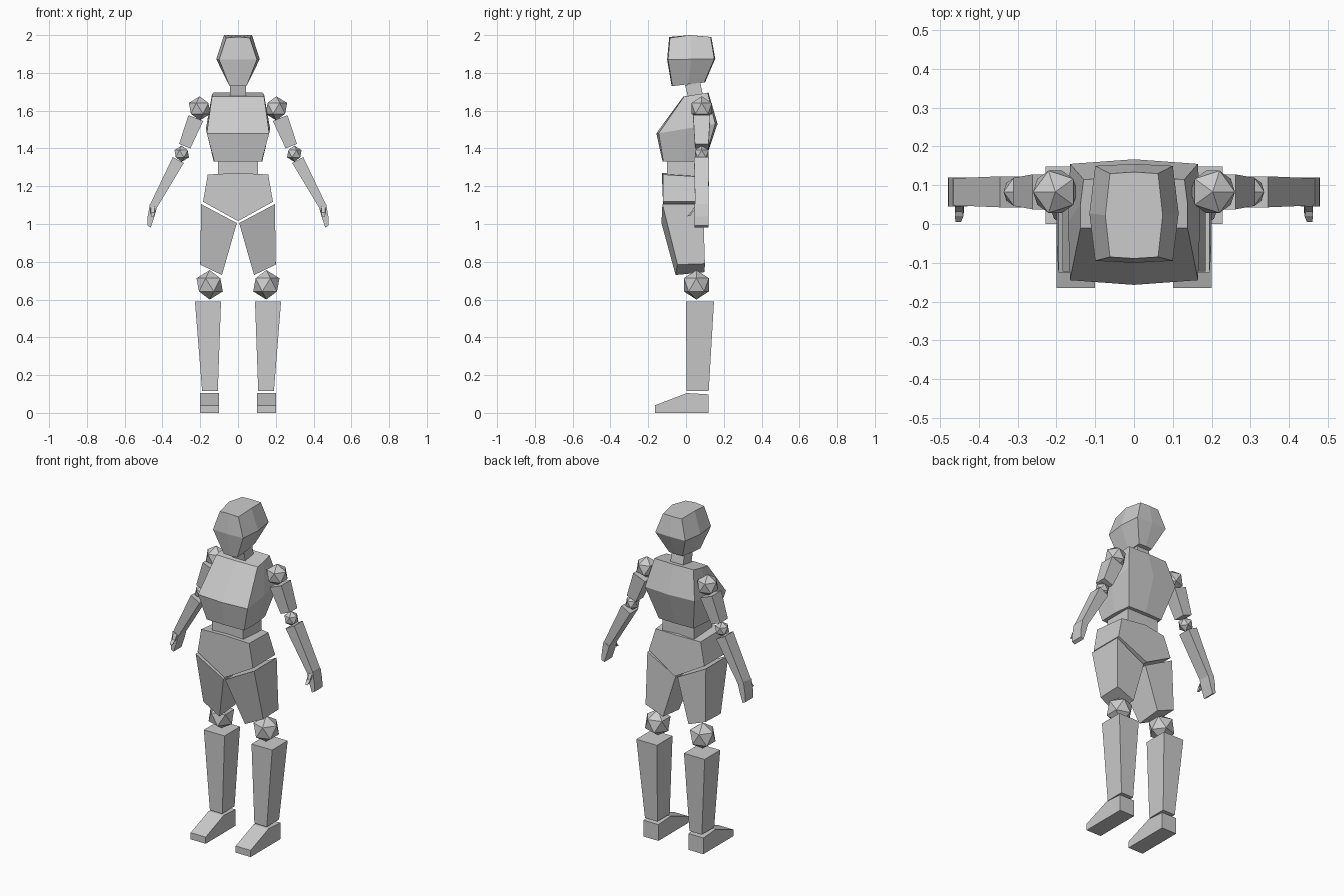
import bpy, bmesh
from mathutils import Vector

if "Cube" in bpy.data.objects:
    bpy.data.objects.remove(bpy.data.objects["Cube"])


def loft(name, rings, mirror=False):
    """Skin equal-length closed rings of points and cap both ends."""
    bm = bmesh.new()
    vs = [[bm.verts.new(p) for p in r] for r in rings]
    n = len(rings[0])
    for a, b in zip(vs, vs[1:]):
        for i in range(n):
            j = (i + 1) % n
            bm.faces.new((a[i], a[j], b[j], b[i]))
    bm.faces.new(vs[0])
    bm.faces.new(vs[-1])
    return finish(name, bm, mirror)


def finish(name, bm, mirror):
    bmesh.ops.recalc_face_normals(bm, faces=bm.faces)
    me = bpy.data.meshes.new(name)
    bm.to_mesh(me)
    bm.free()
    ob = bpy.data.objects.new(name, me)
    bpy.context.collection.objects.link(ob)
    if mirror:
        ob.modifiers.new("mirror", 'MIRROR').use_axis[0] = True
    return ob


def rect(x0, x1, y0, y1, z0, z1=None):
    """Rectangle in plan, height z0 at the front and z1 at the back."""
    z1 = z0 if z1 is None else z1
    return [(x0, y0, z0), (x1, y0, z0), (x1, y1, z1), (x0, y1, z1)]


def ring8(xf, xm, xb, yf, yb, zf, zb, bow):
    """Eight-sided symmetric ring with slightly bowed front and back."""
    ym, zm = (yf + yb) / 2, (zf + zb) / 2
    return [(-xf, yf, zf), (0, yf - bow, zf), (xf, yf, zf), (xm, ym, zm),
            (xb, yb, zb), (0, yb + bow, zb), (-xb, yb, zb), (-xm, ym, zm)]


def ball(name, centre, r):
    bm = bmesh.new()
    bmesh.ops.create_icosphere(bm, subdivisions=1, radius=r)
    bmesh.ops.translate(bm, verts=bm.verts, vec=centre)
    return finish(name, bm, True)


def limb(name, a, b, sections):
    """Tapered box in the x-z plane along a-b; sections: (distance, half width, half depth)."""
    a, b = Vector(a), Vector(b)
    d = (b - a).normalized()
    side, deep = Vector((-d.z, 0, d.x)), Vector((0, 1, 0))
    loft(name, [[a + d * t + side * w * s + deep * h * k
                 for s, k in ((-1, -1), (1, -1), (1, 1), (-1, 1))]
                for t, w, h in sections], True)


# Head and neck
loft("head", [ring8(.045, .05, .045, -.072, .097, 1.73, 1.75, .004),
              ring8(.10, .115, .10, -.095, .15, 1.87, 1.875, .005),
              ring8(.062, .074, .062, -.085, .13, 1.985, 1.99, .004)])
bpy.data.objects["head"].data.vertices[17].co.z = 1.99
for i in (19, 23):
    bpy.data.objects["head"].data.vertices[i].co.z = 2.0
loft("neck", [rect(-.042, .042, .012, .088, 1.665, 1.69),
              rect(-.042, .042, -.005, .075, 1.735, 1.75)])

# Chest, waist
loft("chest", [ring8(.125, .128, .115, -.12, .095, 1.33, 1.33, .004),
               ring8(.165, .17, .165, -.145, .155, 1.48, 1.53, .012),
               ring8(.138, .138, .13, -.01, .115, 1.675, 1.695, .004)])
loft("waist", [rect(-.105, .105, -.10, .075, 1.24), rect(-.105, .105, -.10, .075, 1.36)])

# Pelvis: V-bottomed outline carried front to back


def pelvis_ring(yt, yb, bow, zt, xt):
    return [(-xt, yt, zt), (0, yt + bow, zt + .008), (xt, yt, zt),
            (.185, yb, 1.118), (0, yb + bow, 1.015), (-.185, yb, 1.118)]


loft("pelvis", [pelvis_ring(-.122, -.122, -.006, 1.262, .16),
                pelvis_ring(.075, .09, .018, 1.25, .15)])

# Legs
loft("thigh", [
    [(.195, -.125, 1.105), (.006, -.13, 1.005), (.006, .09, 1.005), (.195, .09, 1.105)],
    [(.20, -.045, .785), (.085, -.055, .73), (.085, .098, .745), (.20, .10, .79)]], True)
ball("knee", (.15, .055, .678), .078)
loft("shin", [rect(.107, .19, .003, .12, .115), rect(.09, .228, 0, .148, .59)], True)
loft("foot", [[(x, -.165, 0), (x, .12, 0), (x, .12, .098), (x, .005, .105), (x, -.165, .04)]
              for x in (.10, .20)], True)

# Arms
shoulder, elbow, wrist = (.203, .083, 1.612), (.298, .083, 1.372), (.45, .083, 1.09)
ball("shoulder", shoulder, .064)
limb("upper_arm", shoulder, elbow, [(.055, .042, .045), (.215, .032, .036)])
ball("elbow", elbow, .043)
limb("forearm", elbow, wrist, [(.038, .033, .04), (.316, .020, .035)])

# Hands
loft("hand", [[(.467, y, 1.105), (.43, y, 1.085), (.442, y, 1.04), (.462, y, .982),
               (.480, y, .992), (.478, y, 1.04)] for y in (.045, .12)], True)
loft("thumb", [rect(.438, .462, .04, .072, 1.065, 1.105),
               rect(.44, .462, .02, .045, 1.055, 1.09),
               rect(.446, .46, .005, .025, 1.04, 1.045)], True)
